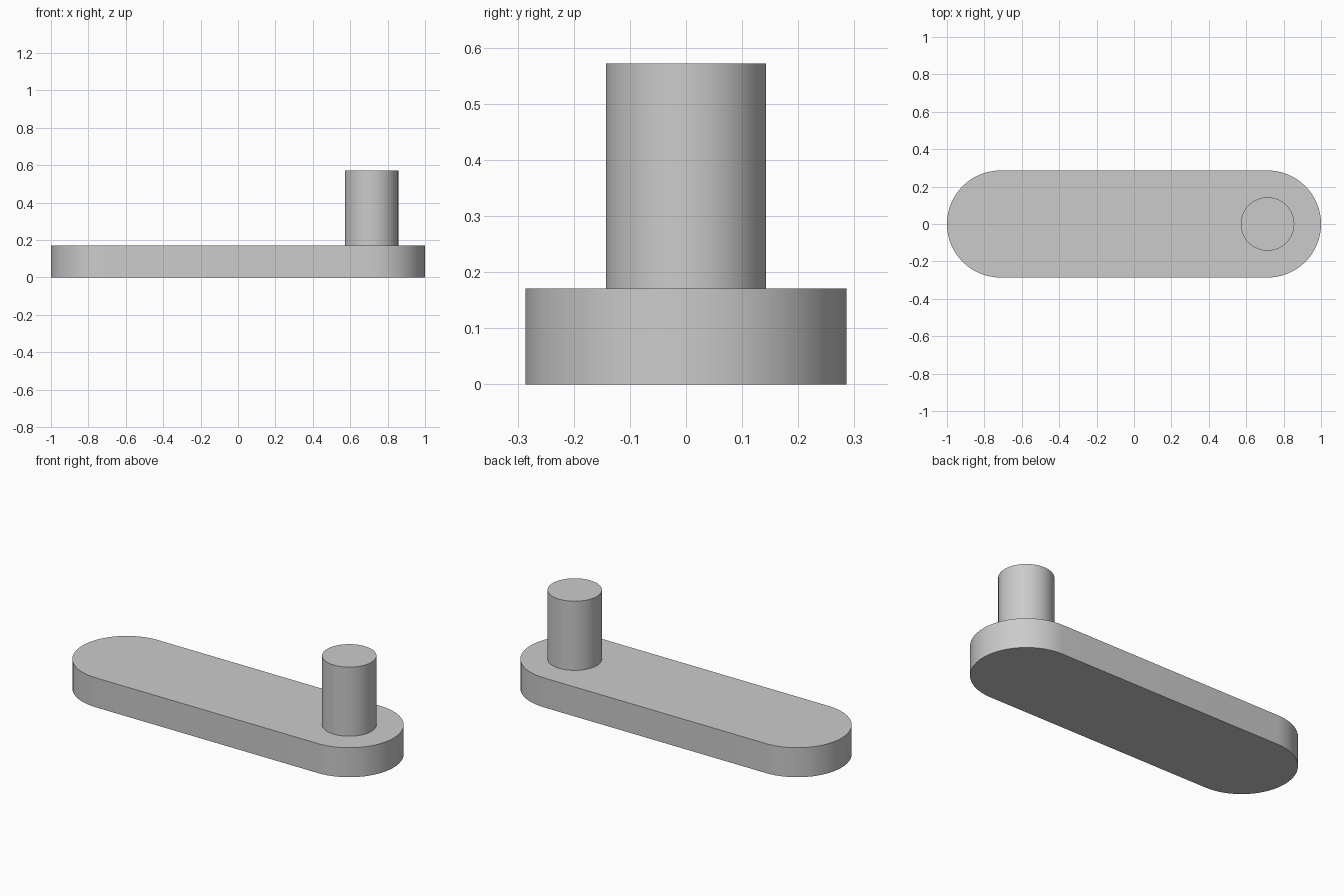
import bpy, bmesh, math

cube = bpy.data.objects.get("Cube")
if cube:
    bpy.data.objects.remove(cube, do_unlink=True)

END_X = 0.714      # centre of each rounded end
ARM_R = 0.286
ARM_H = 0.171
PIN_R = 0.143
PIN_TOP = 0.572
STEPS = 32         # segments per half circle

grey = bpy.data.materials.new("light grey")
grey.use_nodes = True
colour = (0.6, 0.6, 0.6, 1)
grey.diffuse_color = colour
grey.node_tree.nodes["Principled BSDF"].inputs["Base Color"].default_value = colour


def arc(cx, radius, start, sweep, steps):
    """Points along an arc centred on the x axis."""
    angles = [start + sweep * i / steps for i in range(steps + 1)]
    return [(cx + radius * math.cos(a), radius * math.sin(a)) for a in angles]


def extrude_outline(name, outline, bottom, top):
    """Closed solid from a flat outline, smooth round the sides."""
    bm = bmesh.new()
    base = bm.faces.new([bm.verts.new((x, y, bottom)) for x, y in outline])
    lid = bmesh.ops.extrude_face_region(bm, geom=[base], use_keep_orig=True)
    moved = [g for g in lid["geom"] if isinstance(g, bmesh.types.BMVert)]
    bmesh.ops.translate(bm, verts=moved, vec=(0, 0, top - bottom))
    bmesh.ops.recalc_face_normals(bm, faces=bm.faces)
    mesh = bpy.data.meshes.new(name)
    bm.to_mesh(mesh)
    bm.free()
    mesh.materials.append(grey)
    obj = bpy.data.objects.new(name, mesh)
    bpy.context.collection.objects.link(obj)
    bpy.ops.object.select_all(action="DESELECT")
    obj.select_set(True)
    bpy.context.view_layer.objects.active = obj
    bpy.ops.object.shade_smooth_by_angle(angle=math.radians(30))
    return obj


# Flat arm with two rounded ends
right_end = arc(END_X, ARM_R, -math.pi / 2, math.pi, STEPS)
left_end = arc(-END_X, ARM_R, math.pi / 2, math.pi, STEPS)
extrude_outline("arm", right_end + left_end, 0, ARM_H)

# Upright pin at one end
pin_outline = arc(END_X, PIN_R, 0, 2 * math.pi, 2 * STEPS)[:-1]
extrude_outline("pin", pin_outline, ARM_H, PIN_TOP)
